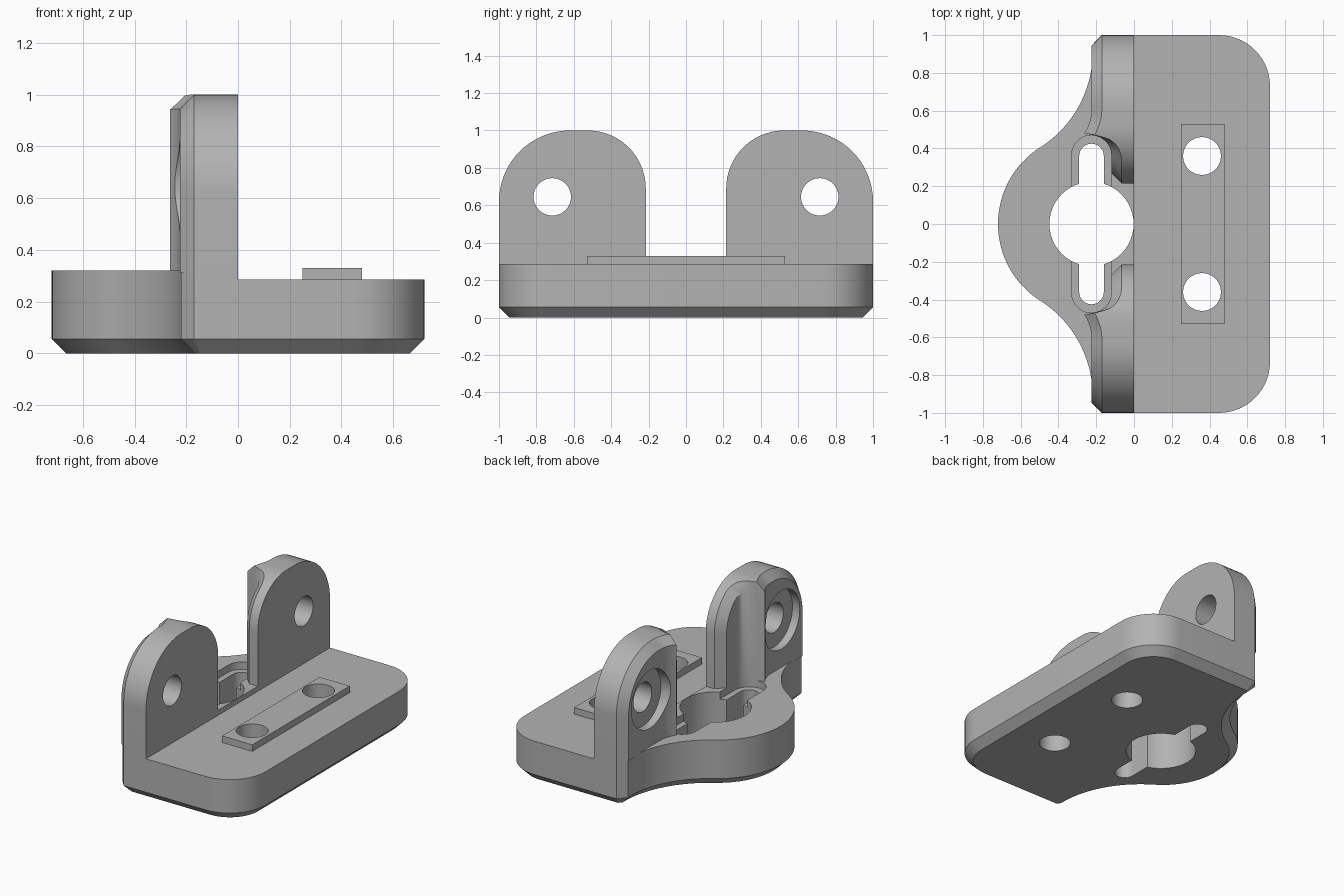
import bpy, bmesh
from math import sin, cos, pi, sqrt, radians, hypot

if "Cube" in bpy.data.objects:
    bpy.data.objects.remove(bpy.data.objects["Cube"])

grey = bpy.data.materials.new("plain grey")
grey.use_nodes = True
COLOR = (0.45, 0.45, 0.45, 1)
grey.diffuse_color = COLOR
grey.node_tree.nodes["Principled BSDF"].inputs["Base Color"].default_value = COLOR


def finish(name, bm):
    bmesh.ops.remove_doubles(bm, verts=bm.verts, dist=1e-5)
    bmesh.ops.recalc_face_normals(bm, faces=bm.faces)
    mesh = bpy.data.meshes.new(name)
    bm.to_mesh(mesh)
    bm.free()
    obj = bpy.data.objects.new(name, mesh)
    bpy.context.collection.objects.link(obj)
    mesh.materials.append(grey)
    return obj


def loft(name, rings):
    """Solid through matching closed rings of points, capped at both ends."""
    bm = bmesh.new()
    rows = [[bm.verts.new(p) for p in ring] for ring in rings]
    n = len(rows[0])
    for a, b in zip(rows, rows[1:]):
        for i in range(n):
            j = (i + 1) % n
            bm.faces.new((a[i], a[j], b[j], b[i]))
    bm.faces.new(rows[0])
    bm.faces.new(rows[-1])
    return finish(name, bm)


def prism(name, outline, z0, z1):
    return loft(name, [[(x, y, z) for x, y in outline] for z in (z0, z1)])


def arc(cx, cy, r, a0, a1, n):
    return [(cx + r * cos(radians(a0 + (a1 - a0) * i / n)),
             cy + r * sin(radians(a0 + (a1 - a0) * i / n))) for i in range(n + 1)]


def circle(cx, cy, r):
    return arc(cx, cy, r, 0, 360, 48)[:-1]


def stadium(cx, half, r):
    return arc(cx, half, r, 0, 180, 20) + arc(cx, -half, r, 180, 360, 20)


def inset(points, d):
    """Move a counter-clockwise outline inward by d."""
    out = []
    for i, (x, y) in enumerate(points):
        (ax, ay), (bx, by) = points[i - 1], points[(i + 1) % len(points)]
        l1, l2 = hypot(x - ax, y - ay), hypot(bx - x, by - y)
        n1 = (-(y - ay) / l1, (x - ax) / l1)
        n2 = (-(by - y) / l2, (bx - x) / l2)
        k = d / (1 + n1[0] * n2[0] + n1[1] * n2[1])
        out.append((x + k * (n1[0] + n2[0]), y + k * (n1[1] + n2[1])))
    return out


def boolean(obj, tool, operation="DIFFERENCE"):
    mod = obj.modifiers.new("cut", "BOOLEAN")
    mod.operation, mod.solver, mod.object = operation, "EXACT", tool
    bpy.context.view_layer.objects.active = obj
    bpy.ops.object.modifier_apply(modifier=mod.name)
    bpy.data.objects.remove(tool)


def smooth(obj):
    bpy.ops.object.select_all(action="DESELECT")
    obj.select_set(True)
    bpy.context.view_layer.objects.active = obj
    bpy.ops.object.shade_smooth_by_angle(angle=radians(28))


# Base outline: rounded right side, lobe with concave flanks on the left
CH = 0.055
lobe_r, flank_r, lobe_x, turn = 0.48, 0.6, -0.24, 57.6
fx = lobe_x - (lobe_r + flank_r) * cos(radians(turn))
fy = (lobe_r + flank_r) * sin(radians(turn))
flank = arc(fx, fy, flank_r, 3, -turn, 20)
upper_left = [(0, 1), (-0.17, 1)] + flank
lobe = arc(lobe_x, 0, lobe_r, 180 - turn, 180 + turn, 32)[1:-1]
left_side = upper_left + lobe + [(x, -y) for x, y in reversed(upper_left)]
right_side = arc(0.45, -0.73, 0.27, -90, 0, 14) + arc(0.45, 0.73, 0.27, 0, 90, 14)
outline = left_side + right_side

base = loft("base", [[(x, y, 0) for x, y in inset(outline, CH)],
                     [(x, y, CH) for x, y in outline],
                     [(x, y, 0.285) for x, y in outline]])
boolean(base, prism("raised_lobe", left_side, 0.285, 0.32), "UNION")

# Keyhole opening with a shallow recess around its slots
boolean(base, prism("recess_cutter", stadium(-0.225, 0.365, 0.105), 0.27, 1))
boolean(base, prism("slot_cutter", stadium(-0.225, 0.36, 0.065), -1, 1))
boolean(base, prism("hole_cutter", circle(-0.225, 0, 0.223), -1, 1))

# Raised strip with two screw holes
strip = prism("raised_strip", [(0.25, -0.53), (0.48, -0.53), (0.48, 0.53), (0.25, 0.53)], 0.28, 0.33)
for part in (base, strip):
    for s in (-1, 1):
        boolean(part, prism("screw_cutter", circle(0.36, s * 0.36, 0.1), -1, 1))


def ear_back(y):
    """Back surface of an ear: slot clearance, then a fading lip."""
    if y <= 0.365:
        return -0.12
    if y <= 0.47:
        return -0.225 + sqrt(max(0, 0.105 ** 2 - (y - 0.365) ** 2))
    return -0.225 - 0.035 * max(0, (0.6 - y) / 0.115) ** 2


def make_ear(name, s):
    z0, y0, y1, r_in, r_out = 0.31, 0.215, 1.0, 0.31, 0.38
    inner, outer = [(y0 + CH, z0)], [(y0, z0)]

    def corner(yc, r, ys):
        for y in ys:
            dz = sqrt(max(0, (r - CH) ** 2 - (y - yc) ** 2))
            k = r / (r - CH)
            inner.append((y, 1 - r + dz))
            outer.append((yc + (y - yc) * k, 1 - r + dz * k))

    ca, cb, steps = y0 + r_in, y1 - r_out, 18
    ys = [ca - (r_in - CH) * cos(pi / 2 * i / steps) for i in range(steps + 1)]
    corner(ca, r_in, sorted(ys + [0.365, 0.469, 0.485]))
    for y in (0.55, 0.58):
        inner.append((y, 1 - CH))
        outer.append((y, 1))
    corner(cb, r_out, [cb + (r_out - CH) * sin(pi / 2 * i / steps) for i in range(steps + 1)])
    inner.append((y1 - CH, z0))
    outer.append((y1, z0))

    bm = bmesh.new()

    def row(points):
        return [bm.verts.new((x, s * y, z)) for x, y, z in points]

    front = row([(0, y, z) for y, z in outer])
    rim = row([(ear_back(i[0]) + CH, o[0], o[1]) for i, o in zip(inner, outer)])
    back = row([(ear_back(y), y, z) for y, z in inner])
    foot = row([(ear_back(y), y, z0) for y, z in inner[2:-2]])
    foot = [back[0]] + foot + [back[-1]]
    arch = back[1:-1]
    for a, b in ((front, rim), (rim, back), (arch, foot)):
        for i in range(len(a) - 1):
            bm.faces.new((a[i], a[i + 1], b[i + 1], b[i]))
    bm.faces.new(front)
    bm.faces.new([front[0], rim[0]] + foot + [rim[-1], front[-1]])
    ear = finish(name, bm)

    # Counterbore and through hole
    for r, depth in ((0.2, -0.17), (0.1, 0.3)):
        rings = [[(x, y, z) for y, z in circle(s * 0.715, 0.645, r)] for x in (-0.6, depth)]
        boolean(ear, loft("bore_cutter", rings))
    return ear


ears = [make_ear("front_ear", -1), make_ear("back_ear", 1)]
for part in [base, strip] + ears:
    smooth(part)
